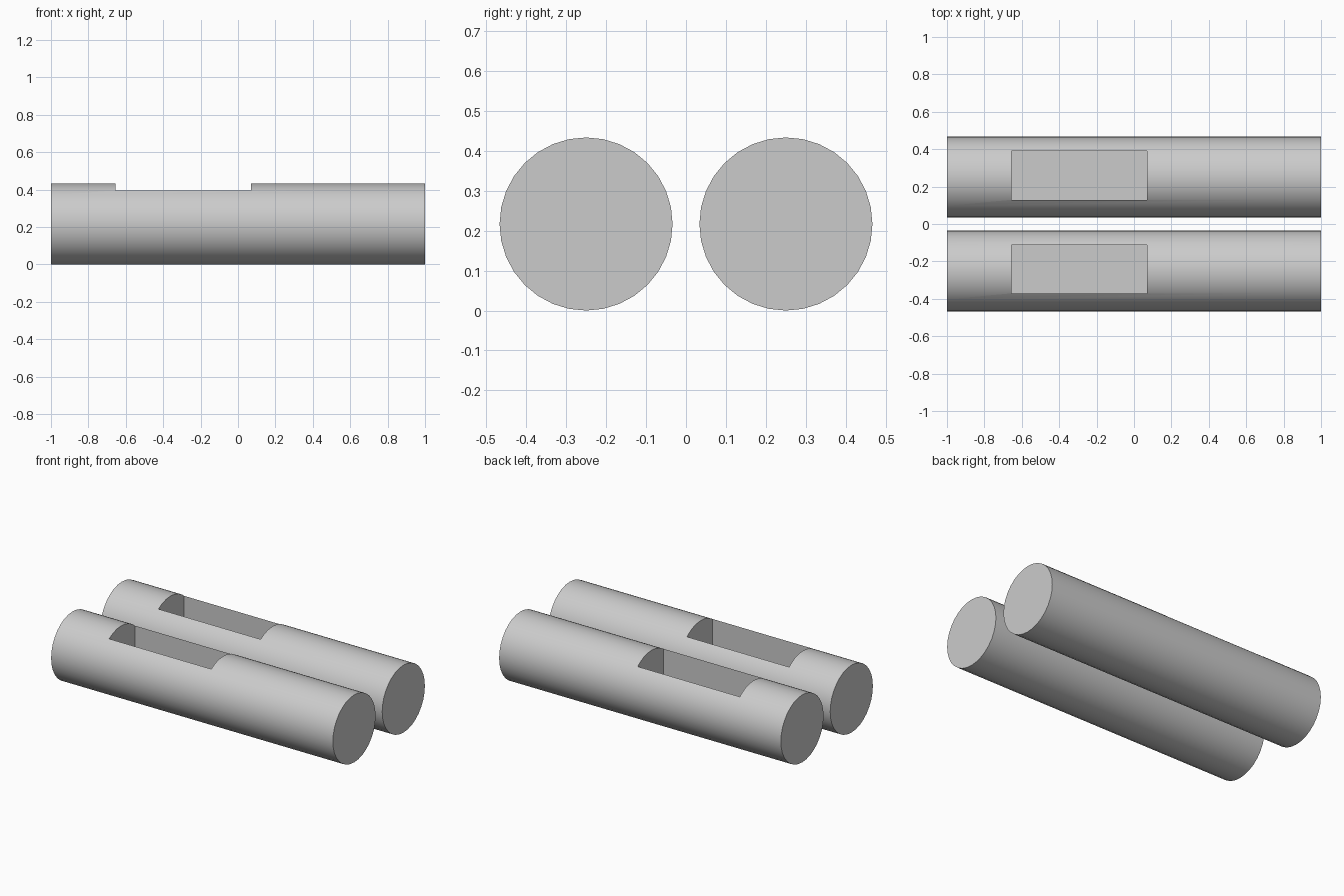
import bpy, math

if "Cube" in bpy.data.objects:
    bpy.data.objects.remove(bpy.data.objects["Cube"])

grey = bpy.data.materials.new("plain grey")
grey.diffuse_color = (0.6, 0.6, 0.6, 1)
grey.use_nodes = True
grey.node_tree.nodes["Principled BSDF"].inputs["Base Color"].default_value = grey.diffuse_color

R = 0.2165            # rod radius
FLOOR = 0.16          # height of the pocket floor


def rod(name, y):
    # solid round bar lying along x
    bpy.ops.mesh.primitive_cylinder_add(vertices=32, radius=R, depth=2,
                                        location=(0, y, R),
                                        rotation=(0, math.pi / 2, 0))
    bar = bpy.context.object
    bar.name = name
    bar.data.materials.append(grey)

    # rectangular pocket cut from above
    bpy.ops.mesh.primitive_cube_add(size=1, location=(-0.2925, y + 0.009, FLOOR + 0.25))
    cutter = bpy.context.object
    cutter.name = name + "_pocket_cutter"
    cutter.scale = (0.725, 0.26, 0.5)
    cutter.data.materials.append(grey)
    bpy.context.view_layer.update()

    cut = bar.modifiers.new("pocket", 'BOOLEAN')
    cut.operation = 'DIFFERENCE'
    cut.solver = 'EXACT'
    cut.object = cutter
    bpy.ops.object.select_all(action='DESELECT')
    bar.select_set(True)
    bpy.context.view_layer.objects.active = bar
    bpy.ops.object.modifier_apply(modifier=cut.name)
    bpy.data.objects.remove(cutter)

    # smooth barrel, sharp ends and pocket rim
    bpy.ops.object.shade_smooth_by_angle(angle=math.radians(25))


rod("front_rod", -0.25)
rod("back_rod", 0.25)
